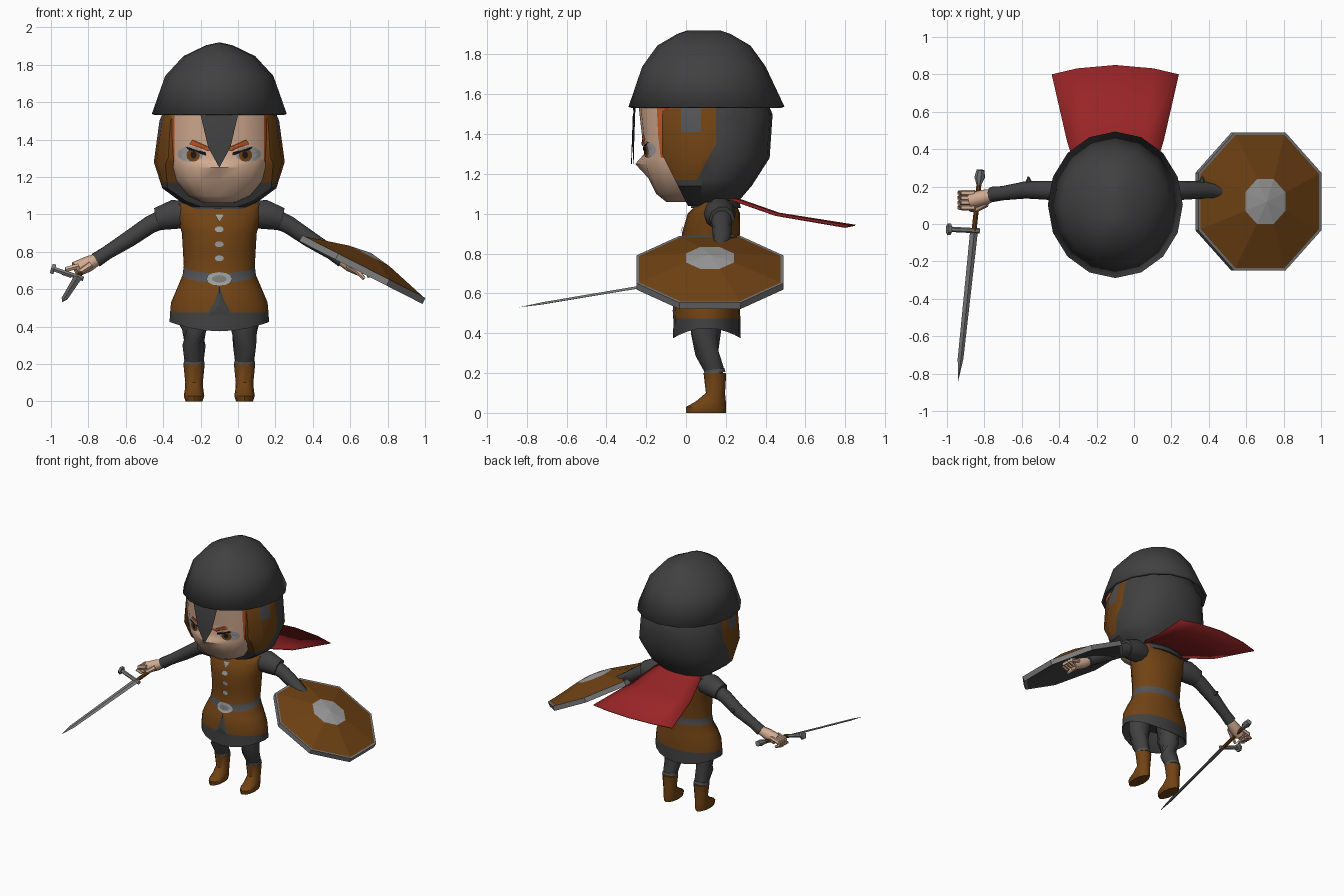
import bpy, bmesh
from math import sin, cos, pi, radians, copysign
from mathutils import Vector, Matrix
from mathutils.bvhtree import BVHTree

if "Cube" in bpy.data.objects:
    bpy.data.objects.remove(bpy.data.objects["Cube"])

CX = -0.1          # body centre line
trees = {}         # surfaces that painted plates are laid on

COLOURS = {
    "dark_cloth": (0.052, 0.052, 0.054), "leather": (0.165, 0.056, 0.007),
    "skin": (0.66, 0.42, 0.29), "cape_red": (0.32, 0.018, 0.02),
    "steel": (0.2, 0.2, 0.2), "light_metal": (0.34, 0.34, 0.34),
    "hair_orange": (0.55, 0.1, 0.02), "belt_grey": (0.085, 0.085, 0.09),
    "black": (0.012, 0.01, 0.01),
}
MATS = {}
for key, rgb in COLOURS.items():
    m = bpy.data.materials.new(key)
    m.use_nodes = True
    m.diffuse_color = (*rgb, 1)
    m.node_tree.nodes["Principled BSDF"].inputs["Base Color"].default_value = (*rgb, 1)
    MATS[key] = m


def finish(bm, name, mats, angle=40, rule=None, solid=0):
    if isinstance(mats, str):
        mats = [mats]
    bmesh.ops.remove_doubles(bm, verts=bm.verts, dist=0.0001)
    bmesh.ops.recalc_face_normals(bm, faces=bm.faces)
    if rule:
        for f in bm.faces:
            f.material_index = mats.index(rule(f.calc_center_median()))
    trees[name] = BVHTree.FromBMesh(bm)
    me = bpy.data.meshes.new(name)
    bm.to_mesh(me)
    bm.free()
    ob = bpy.data.objects.new(name, me)
    bpy.context.collection.objects.link(ob)
    for k in mats:
        me.materials.append(MATS[k])
    if solid:
        mod = ob.modifiers.new("thickness", 'SOLIDIFY')
        mod.thickness, mod.offset = solid, -1
    if angle:
        bpy.ops.object.select_all(action='DESELECT')
        ob.select_set(True)
        bpy.context.view_layer.objects.active = ob
        bpy.ops.object.shade_smooth_by_angle(angle=radians(angle))
    return ob


def skin(loops, bands=None, caps=(True, True)):
    """Join equal-length loops of points into a surface."""
    bm = bmesh.new()
    rows = [[bm.verts.new(p) for p in loop] for loop in loops]
    n = len(rows[0])
    for i in range(len(rows) - 1):
        for j in range(n):
            k = (j + 1) % n
            f = bm.faces.new((rows[i][j], rows[i][k], rows[i + 1][k], rows[i + 1][j]))
            f.material_index = bands[i] if bands else 0
    if caps[0]:
        bm.faces.new(rows[0][::-1]).material_index = bands[0] if bands else 0
    if caps[1]:
        bm.faces.new(rows[-1]).material_index = bands[-1] if bands else 0
    return bm


def oval(z, rx, ry, cy=0, n=16, cx=0, power=1, turn=0):
    pts = []
    for j in range(n):
        a = 2 * pi * j / n + turn
        c, s = round(cos(a), 6), round(sin(a), 6)
        pts.append(Vector((cx + rx * copysign(abs(c) ** power, c),
                           cy + ry * copysign(abs(s) ** power, s), z)))
    return pts


def limb(name, mat, pts, n=8, side=None, flat=1, angle=50):
    """Tube through (x, y, z, radius); side mirrors it about the body centre."""
    if side:
        pts = [(CX + side * p[0], *p[1:]) for p in pts]
    P = [Vector(p[:3]) for p in pts]
    loops = []
    for i, p in enumerate(P):
        q = (P[min(i + 1, len(P) - 1)] - P[max(i - 1, 0)]).to_track_quat('Z', 'Y')
        loops.append([p + q @ v for v in oval(0, pts[i][3] * flat, pts[i][3], n=n)])
    return finish(skin(loops), name, mat, angle)


def cut(bm, co, no, remove=False):
    geom = bm.verts[:] + bm.edges[:] + bm.faces[:]
    bmesh.ops.bisect_plane(bm, geom=geom, plane_co=co, plane_no=no, clear_outer=remove)
    if remove:
        bmesh.ops.holes_fill(bm, edges=[e for e in bm.edges if e.is_boundary])


def plate(name, mat, outline, base, lift):
    """Thin painted patch: an (x, z) outline laid on the front of a part."""
    mx = sum(p[0] for p in outline) / len(outline)
    mz = sum(p[1] for p in outline) / len(outline)
    loops = []
    for t in (1, 0.66, 0.33, 0):
        loop = []
        for x, z in outline:
            x, z = CX + mx + (x - mx) * t, mz + (z - mz) * t
            hit = trees[base].ray_cast(Vector((x, -2, z)), Vector((0, 1, 0)))[0]
            loop.append((x, (hit.y if hit else 0) - lift, z))
        loops.append(loop)
    finish(skin(loops, caps=(False, False)), name, mat, 0)


def disc(x, z, rx, rz, n=12):
    return [(x + rx * cos(2 * pi * i / n), z + rz * sin(2 * pi * i / n)) for i in range(n)]


# ---- head: face, hood, helmet ----
face = skin([oval(z, rx, 0.05 - yf, 0.05, 20, CX, 0.72) for z, rx, yf in (
    (1.06, .08, -.10), (1.1, .17, -.15), (1.18, .24, -.19), (1.25, .27, -.212),
    (1.30, .282, -.21), (1.40, .285, -.222), (1.56, .28, -.24))])
nose = min(face.verts, key=lambda v: (v.co - Vector((CX, -.212, 1.25))).length)
nose.co.y = -0.255
for s in (-1, 1):
    cut(face, (CX + s * .24, 0, 0), (1, 0, 0))
cut(face, (0, 0, 1.28), (0, 0, 1))
finish(face, "face", ["skin", "hair_orange"], 45,
       lambda c: "hair_orange" if abs(c.x - CX) > .24 and c.z > 1.28 else "skin")

hood = skin([oval(z, rx, ry, cy, 20, CX, 0.85) for z, rx, ry, cy in (
    (1.04, .15, .13, .12), (1.07, .21, .17, .1), (1.14, .305, .25, .08),
    (1.28, .35, .32, .1), (1.5, .32, .335, .1), (1.62, .27, .28, .1))])
cut(hood, (0, -.12, 1.3), (0, -1, 0), True)
cut(hood, (0, -.12, 1.3), (0, -.24, -.12), True)
for co, no in (((0, .15, 0), (0, 1, 0)), ((0, .15, 1.35), (0, .15, -.08)),
               ((0, 0, 1.17), (0, 0, 1)), ((0, -.025, 0), (0, 1, 0)),
               ((0, .075, 0), (0, 1, 0)), ((0, 0, 1.41), (0, 0, 1))):
    cut(hood, co, no)


def hood_colour(c):
    if abs(c.y - .025) < .05 and c.z > 1.41:
        return "belt_grey"
    slope = .15 - max(0, 1.35 - c.z) * .53
    return "leather" if c.y < slope and c.z > 1.17 else "dark_cloth"


finish(hood, "hood", ["dark_cloth", "leather", "belt_grey"], 35, hood_colour)

helmet = skin([oval(z, rx, ry, cy, 16, CX) for z, rx, ry, cy in (
    (1.53, .342, .373, .103), (1.73, .272, .292, .09), (1.83, .18, .22, .09),
    (1.885, .065, .125, .09), (1.9, 0, .08, .09))], caps=(False, False))
finish(helmet, "helmet", "dark_cloth", 40, solid=0.02)

guard = skin([[(CX + s * x, y + .004 * (s == 0) * -1, z) for s in (-1, 0, 1)] for x, y, z in (
    (.105, -.252, 1.56), (.1, -.262, 1.53), (.06, -.268, 1.36), (0, -.272, 1.25))],
    caps=(False, False))
bmesh.ops.delete(guard, geom=[f for f in guard.faces if f.calc_area() < 1e-7], context='FACES')
finish(guard, "nose_guard", "dark_cloth", 30, solid=0.012)

# painted eyes and brows
for s, tag in ((-1, "right"), (1, "left")):
    for part, mat, shape, lift in (
        ("eye_white", "light_metal", disc(.155, 1.322, .07, .042), .004),
        ("iris", "leather", disc(.14, 1.316, .036, .034), .006),
        ("pupil", "black", disc(.138, 1.318, .016, .02), .008),
        ("eyelid", "black", [(.07, 1.315), (.17, 1.348), (.18, 1.362), (.07, 1.33)], .008),
        ("eyebrow", "hair_orange", [(.02, 1.352), (.06, 1.338), (.16, 1.375),
                                    (.145, 1.4), (.06, 1.362)], .009)):
        plate(f"{tag}_{part}", mat, [(s * x, z) for x, z in shape], "face", lift)

# ---- torso, belt and skirt ----
loops = [oval(z, rx, ry, cy, 20, CX) for z, rx, ry, cy in (
    (.52, .2, .12, .11), (.43, .255, .16, .105), (.425, .266, .17, .105),
    (.475, .263, .168, .105), (.53, .258, .165, .105), (.6, .228, .155, .11),
    (.675, .196, .141, .115), (.725, .19, .136, .12), (.8, .194, .135, .125),
    (.9, .2, .146, .125), (1.0, .228, .132, .14), (1.055, .24, .095, .155),
    (1.085, .12, .07, .16))]
for i, loop in enumerate(loops):
    for j, v in enumerate(loop):
        a = sin(2 * pi * j / 20)
        if i in (1, 2):
            v.z -= .05 * abs(a) ** 2
        if i in (6, 7):
            v.z -= .04 * max(0, -a)
torso = skin(loops, [0, 0, 0, 1, 1, 1, 2, 1, 1, 1, 1, 0])
finish(torso, "tunic", ["dark_cloth", "leather", "belt_grey"], 50)
finish(skin([oval(z, rx, ry, .15, 16, CX) for z, rx, ry in (
    (1.03, .2, .125), (1.07, .2, .115), (1.12, .14, .09))]), "collar", "dark_cloth")
plate("skirt_slit", "dark_cloth", [(0, .62), (-.065, .46), (.065, .46)], "tunic", .006)
plate("buckle", "light_metal", disc(0, .655, .07, .036), "tunic", .008)
plate("buckle_centre", "steel", disc(0, .655, .04, .02), "tunic", .0095)
plate("neck_clasp", "light_metal", [(-.025, 1.0), (.025, 1.0), (0, .96)], "tunic", .008)
for i, z in enumerate((.92, .84, .765)):
    plate(f"button_{i + 1}", "light_metal", disc(0, z, .024, .016), "tunic", .008)

# ---- limbs, mirrored ----
for s, tag in ((-1, "right"), (1, "left")):
    limb(f"{tag}_shoulder_cap", "dark_cloth",
         [(.16, .16, 1.0, .07), (.24, .17, 1.0, .082), (.33, .18, .975, .064)], 10, s)
    limb(f"{tag}_sleeve", "dark_cloth",
         [(.29, .178, .98, .055), (.37, .18, .945, .05), (.48, .182, .87, .046),
          (.6, .165, .795, .038), (.66, .158, .755, .041)], 10, s)
    limb(f"{tag}_elbow_point", "dark_cloth",
         [(.46, .19, .88, .035), (.465, .255, .885, .003)], 6, s)
    limb(f"{tag}_palm", "skin",
         [(.64, .158, .765, .03), (.7, .142, .735, .042), (.77, .125, .705, .042)], 8, s)
    for i in range(4):
        y = .088 + .026 * i
        limb(f"{tag}_finger_{i + 1}", "skin", [(.75, y, .725, .015), (.82, y, .705, .016),
             (.835, y, .685, .014), (.79, y, .668, .01)], 6, s)
    limb(f"{tag}_thumb", "skin",
         [(.69, .11, .73, .02), (.74, .08, .695, .016), (.775, .075, .655, .01)], 6, s)
    limb(f"{tag}_leg", "dark_cloth",
         [(.125, .1, .53, .085), (.135, .1, .4, .076), (.135, .105, .3, .062),
          (.135, .14, .22, .052), (.135, .145, .16, .04)], 10, s)
    limb(f"{tag}_boot_cuff", "belt_grey",
         [(.135, .145, .198, .056), (.135, .142, .218, .054)], 10, s)
    finish(skin([oval(z, rx, ry, cy, 12, CX + s * .135) for z, rx, ry, cy in (
        (0, .045, .1, .1), (.03, .055, .1, .1), (.058, .05, .075, .125),
        (.1, .047, .048, .148), (.2, .057, .057, .145))]), f"{tag}_boot", "leather", 50)

# ---- cape ----
cape = bmesh.new()
rows = []
for y, z, half, bow in ((.17, 1.085, .16, .02), (.25, 1.065, .2, .02),
                        (.45, .995, .26, .02), (.8, .935, .34, .05)):
    rows.append([cape.verts.new((CX + half * t, y + bow * (1 - t * t), z + .01 * (1 - t * t)))
                 for t in (-1, -.6, 0, .6, 1)])
for a, b in zip(rows, rows[1:]):
    for j in range(4):
        cape.faces.new((a[j], a[j + 1], b[j + 1], b[j]))
finish(cape, "cape", "cape_red", 40, solid=0.006)

# ---- shield ----
place = Matrix.Translation((.665, .12, .705)) @ Matrix.Rotation(radians(27), 4, 'Y')
shield = skin([oval(z, r, r, n=8, turn=pi / 8) for z, r in (
    (.06, 0), (-.018, .38), (-.018, .4), (.018, .4), (.018, .385), (.082, .13), (.1, 0))],
    [0, 1, 1, 1, 2, 3], (False, False))
shield.transform(place)
finish(shield, "shield", ["dark_cloth", "steel", "leather", "light_metal"], 0)

# ---- sword ----
hilt, tip = Vector((-.855, -.035, .665)), Vector((-.94, -.84, .53))
d = (tip - hilt).normalized()
g = Vector((-.95, .1, .32))
g = (g - d * g.dot(d)).normalized()
frame = Matrix((g, d.cross(g), d)).transposed().to_4x4()
frame.translation = hilt
for name, mat, n, rings in (
    ("sword_blade", "steel", 4, ((0, .022, .007), (.7, .016, .006), (.82, 0, 0))),
    ("sword_grip", "leather", 8, ((-.26, .014, .014), (0, .014, .014))),
    ("sword_pommel", "steel", 8, ((-.33, .022, .02), (-.29, .03, .024), (-.25, .014, .014)))):
    bm = skin([oval(z, rx, ry, n=n) for z, rx, ry in rings])
    bm.transform(frame)
    finish(bm, name, mat, 30)
limb("sword_crossguard", "steel", [(*(hilt + g * t), .014) for t in (-.03, .14)], 6)
limb("crossguard_end", "steel", [(*(hilt + g * t), .03) for t in (.132, .15)], 6)
